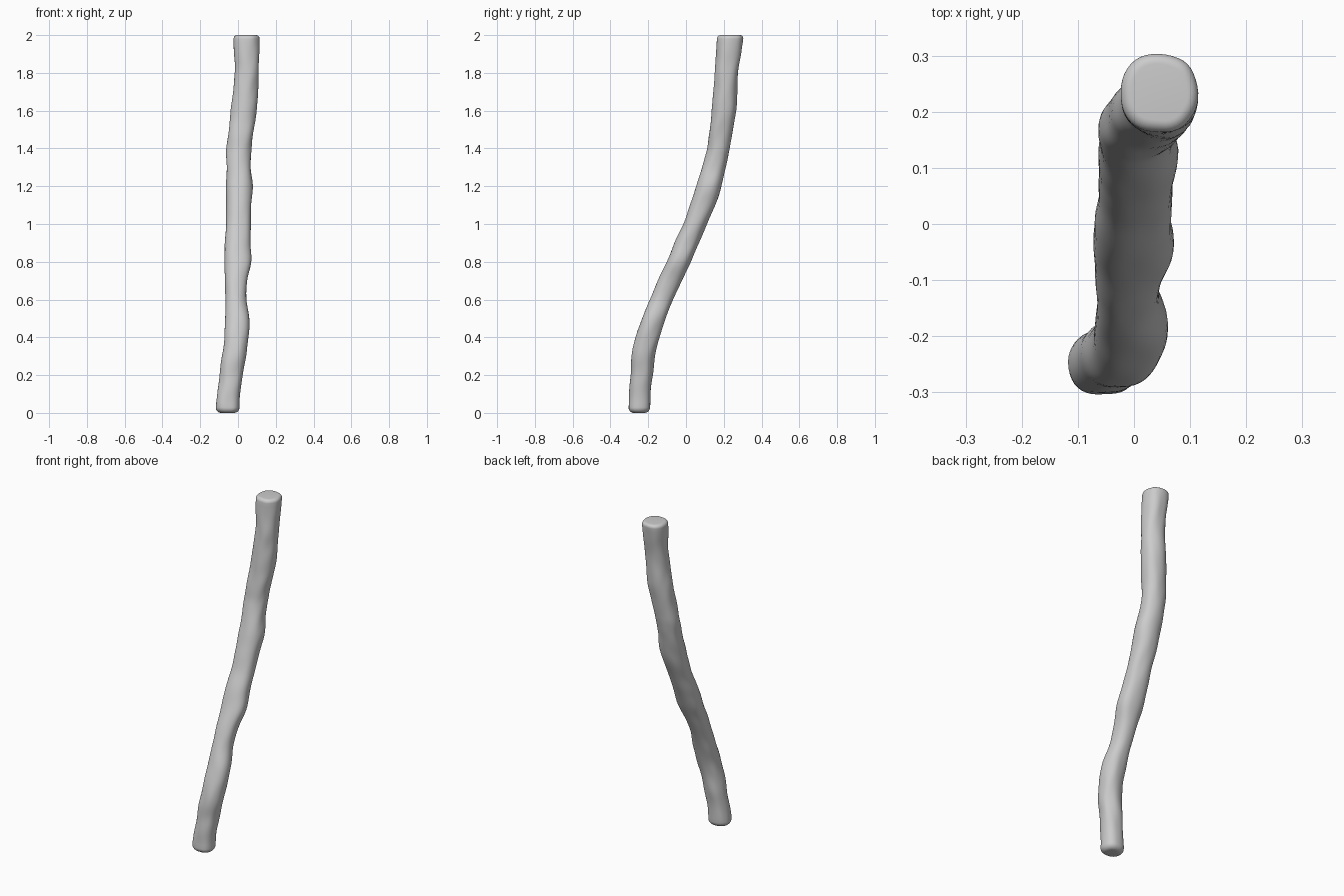
import bpy, bmesh, math
from mathutils import Vector, noise

if "Cube" in bpy.data.objects:
    bpy.data.objects.remove(bpy.data.objects["Cube"])

# Trunk outline at each height: z, x min, x max, y min, y max
ROWS = [
    (0.00, -.118, .010, -.306, -.192),
    (0.10, -.109, .012, -.302, -.188),
    (0.20, -.098, .024, -.293, -.176),
    (0.30, -.084, .043, -.287, -.165),
    (0.40, -.072, .055, -.268, -.140),
    (0.50, -.070, .058, -.234, -.108),
    (0.60, -.066, .046, -.190, -.070),
    (0.70, -.070, .050, -.148, -.022),
    (0.80, -.072, .070, -.102, .028),
    (0.90, -.071, .066, -.061, .068),
    (1.00, -.063, .066, -.015, .110),
    (1.10, -.063, .071, .022, .155),
    (1.20, -.063, .078, .053, .188),
    (1.30, -.061, .067, .087, .212),
    (1.40, -.060, .072, .112, .233),
    (1.60, -.037, .099, .138, .264),
    (1.80, -.018, .109, .152, .277),
    (2.00, -.025, .115, .164, .306),
]
SIDES, STEPS, CAP = 40, 90, 7


def outline(z):
    """Smoothly interpolated outline at height z."""
    i = max(k for k in range(len(ROWS) - 1) if ROWS[k][0] <= z + 1e-9)
    p = [ROWS[min(max(j, 0), len(ROWS) - 1)] for j in range(i - 1, i + 3)]
    t = (z - p[1][0]) / (p[2][0] - p[1][0])
    return [0.5 * (2 * b + (c - a) * t + (2 * a - 5 * b + 4 * c - d) * t * t
                   + (3 * b - a - 3 * c + d) * t ** 3)
            for a, b, c, d in zip(*(r[1:] for r in p))]


def ring(bm, z, inset):
    """Slightly squared oval section with gentle bark lumps."""
    x0, x1, y0, y1 = outline(z)
    verts = []
    for k in range(SIDES):
        a = 2 * math.pi * k / SIDES
        c, s = math.cos(a), math.sin(a)
        c = math.copysign(abs(c) ** 0.9, c)
        s = math.copysign(abs(s) ** 0.9, s)
        lump = 0.004 * noise.noise(Vector((c * 1.3, s * 1.3, z * 9)))
        rx, ry = (x1 - x0) / 2 - inset + lump, (y1 - y0) / 2 - inset + lump
        verts.append(bm.verts.new(((x0 + x1) / 2 + rx * c, (y0 + y1) / 2 + ry * s, z)))
    return verts


# Heights, with rounded edges at the bottom and the top
def rounded(r):
    return [(r * (1 - math.cos(a)), r * (1 - math.sin(a)))
            for a in (math.pi / 2 * k / CAP for k in range(CAP))]


R0, R1 = 0.03, 0.02
levels = rounded(R0)
levels += [(R0 + (2 - R0 - R1) * k / STEPS, 0) for k in range(STEPS + 1)]
levels += [(2 - h, i) for h, i in reversed(rounded(R1))]

# Bent trunk
bm = bmesh.new()
rings = [ring(bm, z, i) for z, i in levels]
for lo, hi in zip(rings, rings[1:]):
    for k in range(SIDES):
        n = (k + 1) % SIDES
        bm.faces.new((lo[k], lo[n], hi[n], hi[k]))
bm.faces.new(rings[0][::-1])
bm.faces.new(rings[-1])
mesh = bpy.data.meshes.new("trunk")
bm.to_mesh(mesh)
bm.free()
mesh.shade_smooth()
trunk = bpy.data.objects.new("trunk", mesh)
bpy.context.collection.objects.link(trunk)
